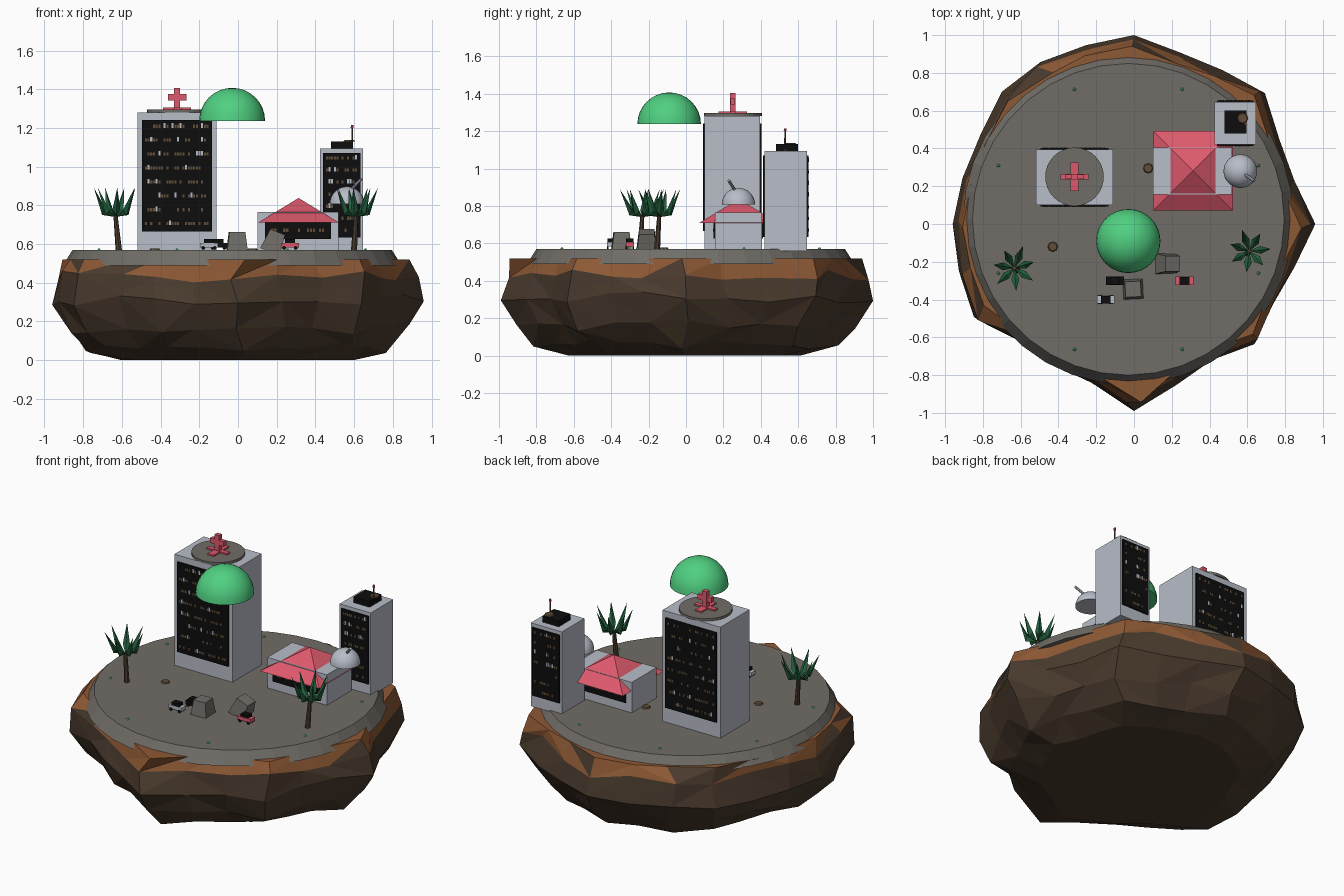
import bpy, bmesh, math, random
from mathutils import Vector, Matrix

random.seed(7)
if "Cube" in bpy.data.objects:
    bpy.data.objects.remove(bpy.data.objects["Cube"])


def material(name, *rgb):
    m = bpy.data.materials.new(name)
    m.use_nodes = True
    m.diffuse_color = (*rgb, 1)
    bsdf = m.node_tree.nodes["Principled BSDF"]
    bsdf.inputs["Base Color"].default_value = (*rgb, 1)
    bsdf.inputs["Roughness"].default_value = 0.8
    return m


ROCK = material("dark rock", 0.07, 0.044, 0.027)
SOIL = material("orange soil", 0.27, 0.10, 0.035)
GROUND = material("grey ground", 0.165, 0.155, 0.138)
SILVER = material("pale wall", 0.48, 0.51, 0.58)
BLACK = material("black glass", 0.004, 0.004, 0.004)
RED = material("coral red", 0.72, 0.10, 0.15)
GREEN = material("bright green", 0.08, 0.63, 0.22)
LEAF = material("dark leaf", 0.016, 0.115, 0.045)
DIM = material("dim window", 0.12, 0.075, 0.04)
LAND = 0.57          # height of the paved plateau
CENTRE = (-0.03, 0.025)


def finish(name, bm, *mats):
    bmesh.ops.recalc_face_normals(bm, faces=bm.faces)
    mesh = bpy.data.meshes.new(name)
    bm.to_mesh(mesh)
    bm.free()
    for m in mats:
        mesh.materials.append(m)
    ob = bpy.data.objects.new(name, mesh)
    bpy.context.collection.objects.link(ob)
    return ob


def add_box(bm, x, y, z, index=0):
    mid = Vector([sum(a) / 2 for a in (x, y, z)])
    size = Vector([a[1] - a[0] for a in (x, y, z)])
    made = bmesh.ops.create_cube(bm, size=1, matrix=Matrix.Translation(mid) @ Matrix.Diagonal((*size, 1)))
    for v in made["verts"]:
        for f in v.link_faces:
            f.material_index = index


def box(name, x, y, z, mat):
    bm = bmesh.new()
    add_box(bm, x, y, z)
    return finish(name, bm, mat)


def cone(name, a, b, r1, r2, mat, sides=8, turn=0):
    """Tapered solid running from point a to point b."""
    a, b = Vector(a), Vector(b)
    spin = (b - a).to_track_quat("Z", "Y").to_matrix().to_4x4()
    bm = bmesh.new()
    bmesh.ops.create_cone(bm, cap_ends=True, segments=sides, radius1=r1, radius2=r2, depth=(b - a).length,
                          matrix=Matrix.Translation((a + b) / 2) @ spin @ Matrix.Rotation(turn, 4, "Z"))
    return finish(name, bm, mat)


def half_dome(name, centre, r, mat):
    bm = bmesh.new()
    bmesh.ops.create_uvsphere(bm, u_segments=32, v_segments=16, radius=r)
    bmesh.ops.bisect_plane(bm, geom=bm.verts[:] + bm.edges[:] + bm.faces[:], dist=1e-5,
                           plane_co=(0, 0, 0), plane_no=(0, 0, -1), clear_outer=True)
    bmesh.ops.holes_fill(bm, edges=[e for e in bm.edges if e.is_boundary])
    for f in bm.faces:
        f.smooth = len(f.verts) < 5
    bmesh.ops.translate(bm, verts=bm.verts, vec=centre)
    return finish(name, bm, mat)


# Floating rock: faceted rings around an uneven outline, soil along the top
OUTLINE = [.96, .88, .89, .98, .94, .94, 1.0, .98, .99, .99, .94, .94,
           .96, .96, .98, .87, .86, .87, .99, .88, .83, .90, .85, .88]
RINGS = [(0, .63), (.06, .81), (.16, .92), (.31, 1), (.43, .975), (.52, .935)]
bm = bmesh.new()
rows = []
for z, scale in RINGS:
    row = []
    for i, r in enumerate(OUTLINE):
        wobble = 0 if scale == 1 else random.uniform(-.02, .02)
        a = math.tau * (i + wobble * 8) / len(OUTLINE)
        spread = r * (scale + wobble)
        lift = 0 if z in (0, .52) else random.uniform(-.03, .03)
        row.append(bm.verts.new((spread * math.cos(a), spread * math.sin(a), z + lift)))
    rows.append(row)
n = len(OUTLINE)
for k in range(len(rows) - 1):
    for i in range(n):
        j = (i + 1) % n
        q = [rows[k][i], rows[k][j], rows[k + 1][j], rows[k + 1][i]]
        tris = ((0, 1, 2), (0, 2, 3)) if random.random() < .5 else ((0, 1, 3), (1, 2, 3))
        for t in tris:
            f = bm.faces.new([q[c] for c in t])
            f.material_index = int(k == len(rows) - 2 and random.random() < .8)
bm.faces.new(rows[0])
bm.faces.new(rows[-1]).material_index = 1
finish("floating_rock", bm, ROCK, SOIL)

# Paved plateau with small green lamps round its edge
cone("plateau", (*CENTRE, .49), (*CENTRE, LAND), .875, .825, GROUND, 36)
for i in range(8):
    a = math.tau * (i + .5) / 8
    x, y = CENTRE[0] + .745 * math.cos(a), CENTRE[1] + .745 * math.sin(a)
    cone("edge_lamp", (x, y, LAND), (x, y, LAND + .008), .009, .004, GREEN, 6)


# Buildings with glazed panels and scattered lit windows
def glazing(name, x, z, y, facing, columns, floors):
    bm = bmesh.new()
    add_box(bm, x, sorted((y, y + facing * .008)), z)
    dx, dz = (x[1] - x[0]) / columns, (z[1] - z[0]) / floors
    for row in range(floors):
        density = random.uniform(.25, .65)
        for col in range(1, columns - 1):
            if random.random() < density:
                lit = 2 if random.random() < .15 else 1
                wx, wz = x[0] + col * dx, z[0] + (row + .45) * dz
                add_box(bm, (wx, wx + dx * .75), sorted((y + facing * .007, y + facing * .0095)),
                        (wz, wz + (.016 if lit == 1 else .024)), lit)
    finish(name, bm, BLACK, DIM, SILVER)


def building(name, x, y, top, pane_x, pane_z, columns, floors):
    box(name, x, y, (LAND - .01, top), SILVER)
    glazing(name + "_front_windows", pane_x, pane_z, y[0], -1, columns, floors)
    glazing(name + "_back_windows", pane_x, pane_z, y[1], 1, columns, floors)


building("tall_tower", (-.52, -.11), (.10, .395), 1.28, (-.495, -.135), (.665, 1.24), 26, 8)
building("slim_tower", (.425, .645), (.42, .647), 1.093, (.44, .632), (.635, 1.07), 14, 7)
building("low_hall", (.10, .52), (.155, .405), .765, (.14, .48), (.625, .71), 22, 1)

# Rooftop pad with a flat cross and a standing cross
px, py = -.315, .25
cone("roof_pad", (px, py, 1.28), (px, py, 1.296), .155, .155, GROUND, 32)
box("flat_cross_long", (px - .073, px + .073), (py - .015, py + .015), (1.296, 1.306), RED)
box("flat_cross_short", (px - .022, px + .022), (py - .075, py + .075), (1.296, 1.305), RED)
box("standing_cross_post", (px - .016, px + .016), (py - .014, py + .014), (1.305, 1.405), RED)
box("standing_cross_arms", (px - .048, px + .048), (py - .013, py + .013), (1.342, 1.374), RED)

# Slim tower roof unit and mast
box("roof_unit", (.48, .595), (.48, .6), (1.093, 1.13), BLACK)
cone("roof_vent", (.575, .56, 1.13), (.575, .56, 1.137), .03, .025, DIM, 8)
cone("mast", (.59, .53, 1.09), (.59, .53, 1.205), .006, .004, DIM, 6)
cone("mast_light", (.59, .53, 1.2), (.59, .53, 1.215), .008, .006, RED, 8)

# Hall roof, silver dome with aerial, floating green dome
cone("hall_roof", (.313, .282, .71), (.313, .282, .838), .21 * math.sqrt(2), 0, RED, 4, math.pi / 4)
half_dome("silver_dome", (.563, .28, .808), .089, SILVER)
cone("dome_aerial", (.575, .27, .87), (.637, .228, .937), .008, .008, SILVER, 8)
half_dome("green_dome", (-.03, -.09, 1.237), .17, GREEN)


# Palms: leaning trunk and upswept pointed leaves
def palm(x, y, lean, turn):
    top = Vector((x + lean, y + .012, .75))
    cone("palm_trunk", (x, y, LAND - .01), top, .017, .011, ROCK, 7)
    bm = bmesh.new()
    for i in range(7):
        spin = Matrix.Rotation(turn + math.tau * i / 7, 3, "Z")
        reach = random.uniform(.105, .125)
        shape = [(0, 0, -.01), (.06, .021, .025), (.07, 0, 0), (.06, -.021, .025), (reach, 0, .14), (.05, 0, .03)]
        v = [bm.verts.new(top + spin @ Vector(p)) for p in shape]
        for a, b in ((1, 2), (2, 3), (3, 5), (5, 1)):
            bm.faces.new((v[0], v[a], v[b]))
            bm.faces.new((v[4], v[b], v[a]))
    finish("palm_leaves", bm, LEAF)


palm(-.615, -.245, -.018, .3)
palm(.60, -.155, .01, .1)

# Tapered boulders
for x, y, turn, tilt in ((-.005, -.345, .05, 0), (.185, -.21, 0, .04)):
    cone("boulder", (x - tilt / 2, y, LAND - .01), (x + tilt / 2, y, .662), .076, .058, GROUND, 4, math.pi / 4 + turn)

# Parked cars
for x, y, paint in ((-.15, -.4, SILVER), (-.1, -.3, BLACK), (.268, -.3, RED)):
    box("car_body", (x - .047, x + .047), (y - .022, y + .022), (.583, .606), paint)
    box("car_cabin", (x - .026, x + .026), (y - .02, y + .02), (.606, .625), BLACK)
    for side in (-1, 1):
        for end in (-.03, .03):
            cone("car_wheel", (x + end, y + side * .014, .58), (x + end, y + side * .023, .58), .01, .01, BLACK, 10)

# Ground vents
for x, y in ((-.43, -.12), (.075, .295)):
    cone("ground_vent", (x, y, LAND), (x, y, LAND + .008), .027, .022, DIM, 8)
